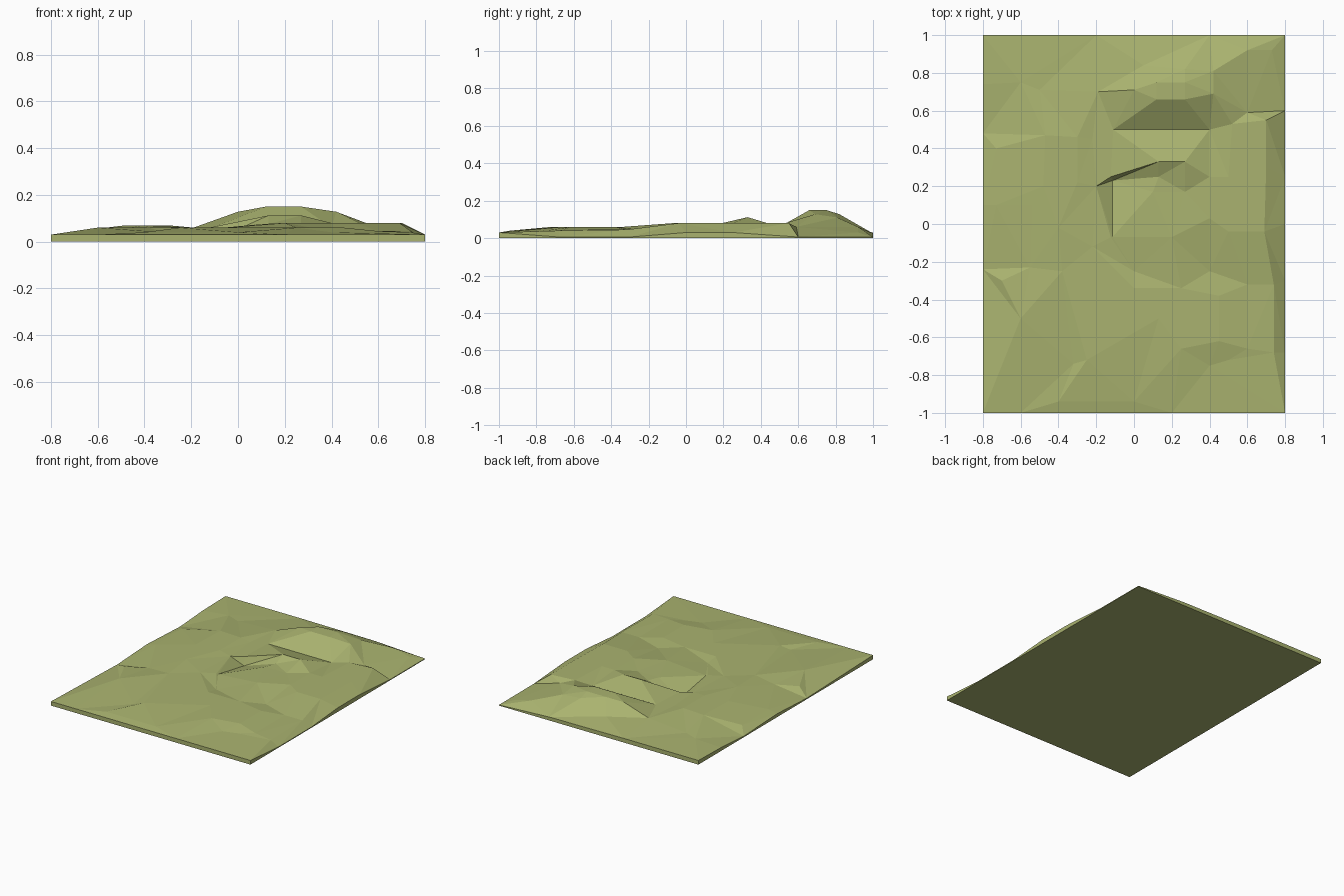
import bpy, bmesh
from mathutils import Vector
from mathutils.geometry import delaunay_2d_cdt

if "Cube" in bpy.data.objects:
    bpy.data.objects.remove(bpy.data.objects["Cube"])

HX, HY = 0.8, 1.0

# border heights along each side of the tile: (position, z)
south = [(-0.8, .03), (-0.6, .03), (0.2, .03), (0.8, .03)]
north = [(-0.8, .03), (-0.2, .03), (0.4, .025), (0.8, .005)]
west = [(-0.24, .008), (0.1, .025), (0.48, .008), (0.74, .025)]
east = [(-0.68, .006), (-0.3, .006), (0.0, .03), (0.25, .03), (0.6, .006)]

# low field in front: contour height -> points
field = {
    .04: [(-.4, -.94), (0, -.94), (-.32, -.74), (.4, -.75), (.5, -.72), (.74, -.68)],
    .06: [(-.25, -.72), (.25, -.66), (.45, -.62), (-.6, -.5), (.13, -.5),
          (-.38, -.25), (0, -.34), (.25, -.34), (.45, -.38)],
    .045: [(.6, -.66), (-.55, -.23), (0, -.25), (.4, -.25), (.6, -.32), (.74, -.32), (-.7, -.3)],
}
# raised shelf around the crater
shelf = {
    .07: [(-.4, -.02), (-.48, .2), (-.3, .22), (-.3, .46), (-.47, .47)],
    .06: [(-.22, -.12), (-.2, .2), (-.22, .45), (-.54, .1)],
    .04: [(-.73, .4), (-.73, .1), (-.6, .75), (-.5, .71)],
    .08: [(.2, -.07), (.4, .03), (.5, -.04), (.69, -.04), (.7, .3),
          (.5, .25), (.4, .25), (.52, .53), (.7, .55)],
}
# crater with its steep west wall and central knob
crater = {
    .06: [(-.123, -.07), (-.123, .25), (-.11, .5), (.15, .5), (.4, .5)],
    .002: [(-.113, .23)],
    .055: [(-.113, -.068)],
    .075: [(.1, .17), (.27, .17), (.13, .25)],
    .112: [(.13, .33), (.27, .33)],
}
# long hill at the back
hill = {
    .15: [(.12, .66), (.27, .66), (.12, .75), (.27, .75)],
    .128: [(0, .71), (.42, .69), (.27, .82)],
    .11: [(.42, .81)],
    .06: [(-.19, .7), (.05, .84), (.6, .59), (.6, .92)],
    .03: [(.73, .92)],
}

pts = [(x, -HY, z) for x, z in south] + [(x, HY, z) for x, z in north]
pts += [(-HX, y, z) for y, z in west] + [(HX, y, z) for y, z in east]
for group in (field, shelf, crater, hill):
    pts += [(x, y, z) for z, row in group.items() for x, y in row]

# triangulate in plan, then lift to height
flat = [Vector(p[:2]) for p in pts]
co, _, faces, orig, _, _ = delaunay_2d_cdt(flat, [], [], 0, 1e-5)
bm = bmesh.new()
verts = [bm.verts.new((c.x, c.y, pts[o[0]][2])) for c, o in zip(co, orig)]
for f in faces:
    bm.faces.new([verts[i] for i in f])

# side walls and flat underside
rim = [e for e in bm.edges if e.is_boundary]
ext = bmesh.ops.extrude_edge_only(bm, edges=rim)["geom"]
for v in ext:
    if isinstance(v, bmesh.types.BMVert):
        v.co.z = 0
bmesh.ops.holes_fill(bm, edges=[e for e in bm.edges if e.is_boundary], sides=0)
bmesh.ops.recalc_face_normals(bm, faces=bm.faces)

mesh = bpy.data.meshes.new("terrain_tile")
bm.to_mesh(mesh)
bm.free()
mat = bpy.data.materials.new("grass_green")
mat.diffuse_color = (0.40, 0.45, 0.16, 1)
mat.use_nodes = True
mat.node_tree.nodes["Principled BSDF"].inputs["Base Color"].default_value = mat.diffuse_color
mesh.materials.append(mat)
tile = bpy.data.objects.new("terrain_tile", mesh)
bpy.context.collection.objects.link(tile)
